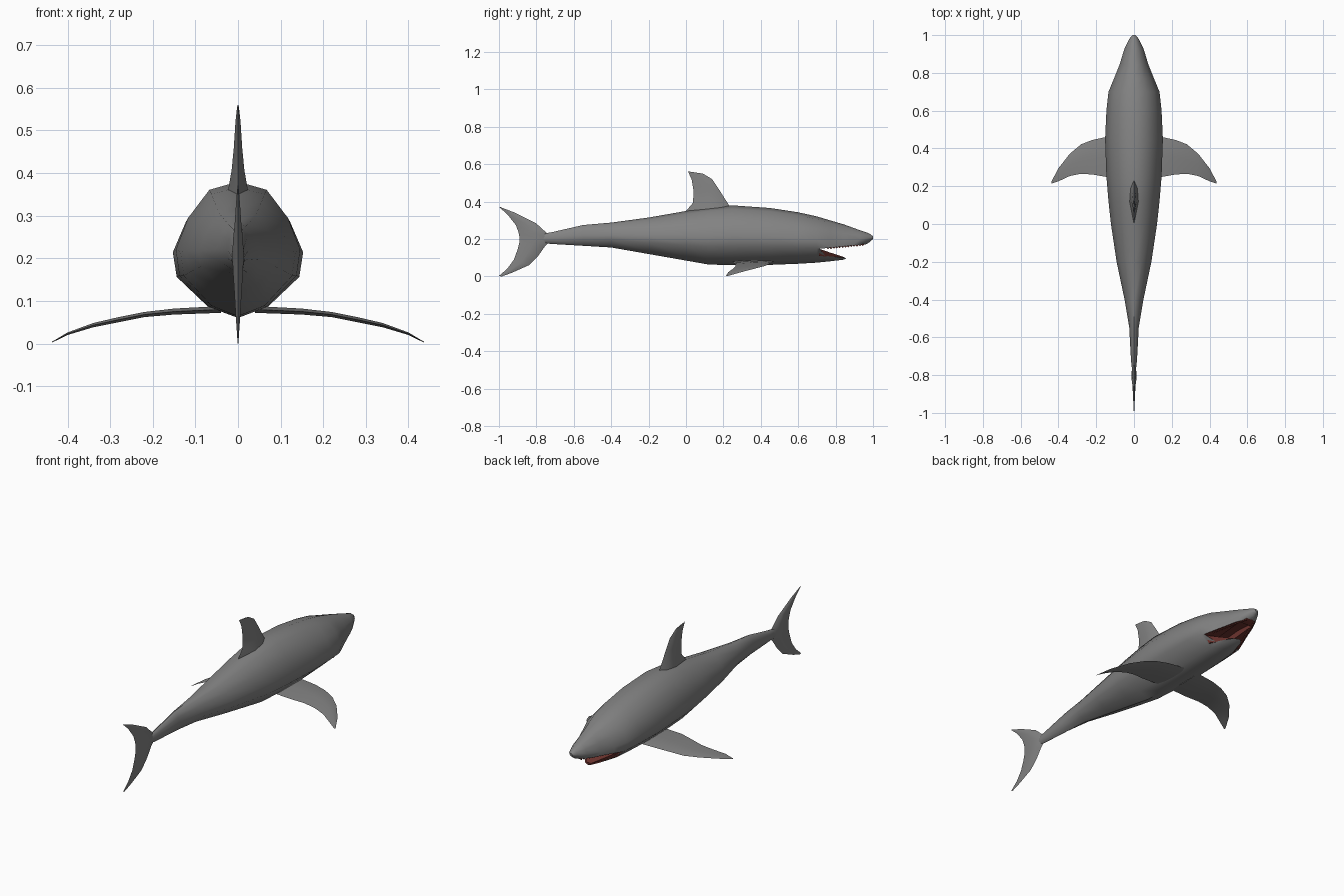
import bpy, bmesh, math
from mathutils import Vector


def material(name, rgb):
    m = bpy.data.materials.new(name)
    m.diffuse_color = (*rgb, 1)
    return m


GREY = material("skin grey", (0.225, 0.225, 0.225))
RED = material("mouth red", (0.15, 0.033, 0.027))


def make(name, bm, mats, smooth=True, index=0):
    bmesh.ops.recalc_face_normals(bm, faces=bm.faces)
    for f in bm.faces:
        f.smooth = smooth
        f.material_index = index
    me = bpy.data.meshes.new(name)
    bm.to_mesh(me)
    bm.free()
    for m in mats:
        me.materials.append(m)
    ob = bpy.data.objects.new(name, me)
    bpy.context.collection.objects.link(ob)
    return ob


def activate(ob):
    bpy.ops.object.select_all(action='DESELECT')
    ob.select_set(True)
    bpy.context.view_layer.objects.active = ob


def loft(rings):
    bm = bmesh.new()
    vs = [[bm.verts.new(p) for p in r] for r in rings]
    n = len(vs[0])
    for a, b in zip(vs, vs[1:]):
        for i in range(n):
            j = (i + 1) % n
            bm.faces.new((a[i], a[j], b[j], b[i]))
    bm.faces.new(vs[0])
    bm.faces.new(vs[-1])
    return bm


def fin(name, stations, normal):
    # each station: leading point, trailing point, half thickness
    rings = []
    for lead, trail, t in stations:
        a, b, n = Vector(lead), Vector(trail), Vector(normal) * t
        p, q = a.lerp(b, 0.2), a.lerp(b, 0.5)
        rings.append([a, p + n * 0.8, q + n, b, q - n, p - n * 0.8])
    ob = make(name, loft(rings), [GREY])
    activate(ob)
    bpy.ops.object.shade_smooth_by_angle(angle=math.radians(40))


# Body: stations of y, top z, bottom z, half width
BODY = [(-0.79, 0.225, 0.180, 0.008), (-0.72, 0.236, 0.174, 0.016),
        (-0.55, 0.275, 0.164, 0.025), (-0.40, 0.288, 0.155, 0.05),
        (-0.20, 0.315, 0.120, 0.092), (0.0, 0.350, 0.085, 0.122),
        (0.12, 0.368, 0.064, 0.135), (0.25, 0.380, 0.060, 0.146),
        (0.45, 0.366, 0.062, 0.153), (0.60, 0.343, 0.068, 0.146),
        (0.70, 0.321, 0.074, 0.135), (0.77, 0.300, 0.081, 0.106),
        (0.845, 0.278, 0.090, 0.076), (0.93, 0.247, 0.150, 0.050),
        (0.98, 0.230, 0.183, 0.025), (1.0, 0.215, 0.200, 0.008)]
HALF = [(0, 1), (0.46, 0.88), (0.80, 0.47), (1, 0), (0.94, -0.38), (0.46, -0.84), (0, -1)]
SECTION = HALF + [(-x, t) for x, t in HALF[-2:0:-1]]
rings = [[(w * x, y, (a + b) / 2 + (a - b) / 2 * t) for x, t in SECTION]
         for y, a, b, w in BODY]
body = make("body", loft(rings), [GREY, RED])


# Open mouth: wedge cut right across, plus a throat cavity, lined in red
def cut(name, profile, half):
    bm = loft([[(s * half, y, z) for y, z in profile] for s in (-1, 1)])
    cutter = make(name, bm, [GREY, RED], False, 1)
    mod = body.modifiers.new(name, 'BOOLEAN')
    mod.operation, mod.solver, mod.object = 'DIFFERENCE', 'EXACT', cutter
    activate(body)
    bpy.ops.object.modifier_apply(modifier=name)
    bpy.data.objects.remove(cutter)


cut("mouth_cutter", [(0.715, 0.148), (0.80, 0.157), (0.955, 0.172), (1.02, 0.167),
                     (1.02, 0.08), (0.85, 0.100), (0.745, 0.110)], 0.3)
cut("throat_cutter", [(0.64, 0.14), (0.68, 0.18), (0.80, 0.19), (0.90, 0.185),
                      (0.92, 0.14), (0.80, 0.135), (0.68, 0.125)], 0.038)
activate(body)
bpy.ops.object.shade_smooth_by_angle(angle=math.radians(40))

# Lower gum: red wedge sloping from the mouth corner to the jaw tip
gum = [[(-w, y, z), (w, y, z), (w * 0.8, y, b), (-w * 0.8, y, b)] for y, z, b, w in
       ((0.71, 0.149, 0.11, 0.108), (0.77, 0.128, 0.105, 0.066), (0.845, 0.104, 0.097, 0.014))]
make("lower_gum", loft(gum), [RED], False)


# Upper gum: red saw-tooth rim along both sides of the upper jaw
def teeth(name, start, end, count, height):
    bm = bmesh.new()
    for i in range(count):
        p = Vector(start).lerp(Vector(end), i / (count - 1))
        for s in (-1, 1):
            c = Vector((p.x * s, p.y, p.z))
            base = [bm.verts.new(c + Vector(o)) for o in
                    ((0.005, -0.01, 0), (0.005, 0.01, 0), (-0.005, 0.01, 0), (-0.005, -0.01, 0))]
            tip = bm.verts.new(c + Vector((0, 0, height)))
            bm.faces.new(base)
            for k in range(4):
                bm.faces.new((base[k], base[(k + 1) % 4], tip))
    make(name, bm, [RED], False)


teeth("upper_teeth", (0.092, 0.76, 0.155), (0.025, 0.945, 0.173), 13, -0.010)

# Dorsal fin: leading y z, trailing y z, half thickness
DORSAL = [(0.26, 0.335, 0.0, 0.32, 0.028), (0.235, 0.373, 0.0, 0.35, 0.023),
          (0.205, 0.42, 0.037, 0.393, 0.015), (0.18, 0.46, 0.041, 0.455, 0.010),
          (0.14, 0.52, 0.03, 0.52, 0.006), (0.09, 0.55, 0.01, 0.562, 0.002)]
# Tail fin, lower tip to upper tip
TAIL = [(-0.985, 0.0, -1.0, 0.003, 0.001), (-0.93, 0.02, -0.955, 0.042, 0.003),
        (-0.84, 0.06, -0.92, 0.09, 0.006), (-0.79, 0.11, -0.90, 0.145, 0.009),
        (-0.755, 0.16, -0.89, 0.185, 0.012), (-0.71, 0.205, -0.89, 0.207, 0.013),
        (-0.762, 0.248, -0.895, 0.235, 0.012), (-0.80, 0.283, -0.91, 0.275, 0.008),
        (-0.92, 0.343, -0.955, 0.332, 0.004), (-0.99, 0.37, -1.0, 0.372, 0.001)]
for name, rows in (("dorsal_fin", DORSAL), ("tail_fin", TAIL)):
    fin(name, [((0, a, b), (0, c, d), t) for a, b, c, d, t in rows], (1, 0, 0))

# Pectoral fins: x, z, leading y, trailing y, half thickness
PECTORAL = [(0.04, 0.080, 0.47, 0.25, 0.008), (0.15, 0.075, 0.46, 0.25, 0.007),
            (0.22, 0.068, 0.445, 0.262, 0.006), (0.28, 0.056, 0.422, 0.266, 0.006),
            (0.34, 0.043, 0.372, 0.254, 0.005), (0.40, 0.023, 0.295, 0.226, 0.003),
            (0.437, 0.003, 0.225, 0.214, 0.001)]
for side, s in (("right", 1), ("left", -1)):
    fin("pectoral_fin_" + side,
        [((s * x, a, z), (s * x, b, z), t) for x, z, a, b, t in PECTORAL], (0, 0, 1))
